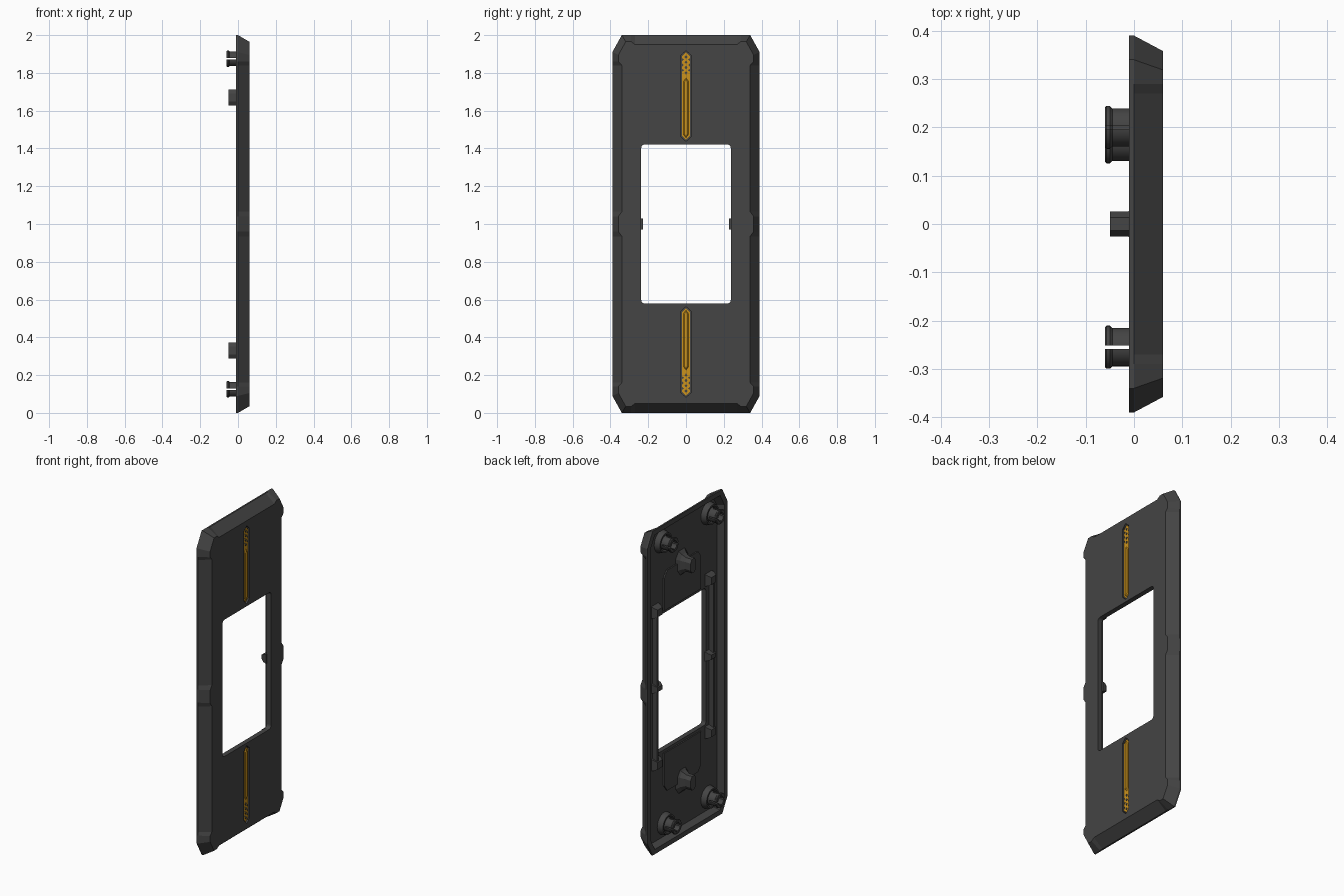
import bpy, bmesh, math
from mathutils import Matrix, Vector

if "Cube" in bpy.data.objects:
    bpy.data.objects.remove(bpy.data.objects["Cube"])


def material(name, rgb):
    m = bpy.data.materials.new(name)
    m.diffuse_color = (*rgb, 1)
    m.use_nodes = True
    m.node_tree.nodes["Principled BSDF"].inputs["Base Color"].default_value = m.diffuse_color
    return m


GREY = material("dark grey", (0.058, 0.058, 0.058))
GOLD = material("gold", (0.60, 0.29, 0.012))


def finish(name, bm, mat):
    bmesh.ops.recalc_face_normals(bm, faces=bm.faces)
    me = bpy.data.meshes.new(name)
    bm.to_mesh(me)
    bm.free()
    ob = bpy.data.objects.new(name, me)
    bpy.context.collection.objects.link(ob)
    me.materials.append(mat)
    return ob


def loft(name, sections, mat=GREY):
    """Solid through sections (x, [(y, z), ...]) stacked along x."""
    bm = bmesh.new()
    rings = [[bm.verts.new((x, y, z)) for y, z in pts] for x, pts in sections]
    n = len(rings[0])
    for a, b in zip(rings, rings[1:]):
        for i in range(n):
            j = (i + 1) % n
            bm.faces.new((a[i], a[j], b[j], b[i]))
    bm.faces.new(rings[0])
    bm.faces.new(rings[-1])
    return finish(name, bm, mat)


def prism(name, pts, x0, x1, mat=GREY):
    return loft(name, [(x0, pts), (x1, pts)], mat)


def rect(y, z, hy, hz):
    return [(y - hy, z - hz), (y + hy, z - hz), (y + hy, z + hz), (y - hy, z + hz)]


def cut(ob, *cutters):
    bpy.context.view_layer.objects.active = ob
    for c in cutters:
        m = ob.modifiers.new("cut", 'BOOLEAN')
        m.operation, m.solver, m.object = 'DIFFERENCE', 'EXACT', c
        bpy.ops.object.modifier_apply(modifier=m.name)
        bpy.data.objects.remove(c)


def smooth(ob, angle=35):
    bpy.ops.object.select_all(action='DESELECT')
    ob.select_set(True)
    bpy.context.view_layer.objects.active = ob
    bpy.ops.object.shade_smooth_by_angle(angle=math.radians(angle))


def four_way(q):
    """Complete a quarter outline around the centre (0, 1)."""
    r = q[::-1]
    return ([(y, 1 + z) for y, z in q] + [(-y, 1 + z) for y, z in r] +
            [(-y, 1 - z) for y, z in q] + [(y, 1 - z) for y, z in r])


# Outer shell: chamfered outline, sloped edges with recessed stretches
base = four_way([(.39, .04), (.39, .065), (.39, .84), (.39, .86), (.39, .91),
                 (.34, 1), (.29, 1), (.27, 1)])
front = four_way([(.358, .04), (.34, .065), (.34, .84), (.358, .86), (.358, .895),
                  (.319, .965), (.29, .965), (.27, .95)])
panel = loft("panel", [(-.01, base), (0, base), (.06, front)])

# Hollow back with drafted walls
cavity = loft("cavity_cutter", [
    (-.03, four_way([(.368, .90), (.325, .978)])),
    (.03, four_way([(.343, .89), (.305, .955)]))])

# Rounded window
corner = [(.217 + .02 * math.cos(a), .402 + .02 * math.sin(a))
          for a in (i * math.pi / 10 for i in range(6))]
window = prism("window_cutter", four_way(corner), -.1, .1)


def pointed(s, z0, z1, hy, tip):
    """Bar outline with pointed ends, above (s=1) or below (s=-1) the centre."""
    p = [(0, z0), (hy, z0 + tip), (hy, z1 - tip), (0, z1), (-hy, z1 - tip), (-hy, z0 + tip)]
    return [(y, 1 + s * z) for y, z in p]


grooves = [prism("groove_cutter", pointed(s, .437, .918, .026, .025), .048, .08)
           for s in (1, -1)]
cut(panel, cavity, window, *grooves)

# Gold inlays: ridged bar and a patterned outer end
for s, end in ((1, "upper"), (-1, "lower")):
    prism(end + "_inlay", pointed(s, .445, .91, .021, .022), .046, .053, GOLD)
    loft(end + "_inlay_ridge", [(.052, pointed(s, .455, .775, .015, .02)),
                                (.058, pointed(s, .462, .768, .008, .015))], GOLD)
    for k in range(4):
        z = .80 + .028 * k
        prism(end + "_inlay_gem", pointed(s, z - .009, z + .009, .008, .009),
              .052, .056, GREY)
        for side in (-1, 1):
            tri = [(side * .021, 1 + s * (z + .006)), (side * .021, 1 + s * (z + .022)),
                   (side * .011, 1 + s * (z + .014))]
            prism(end + "_inlay_notch", tri, .05, .0545, GREY)

# Raised pads and flared posts on the back
for s, end in ((1, "upper"), (-1, "lower")):
    z = 1 + s * .565
    prism(end + "_pad", [(-.18, 1 + s * .44), (.18, 1 + s * .44), (.18, 1 + s * .64),
                         (.15, 1 + s * .68), (-.15, 1 + s * .68), (-.18, 1 + s * .64)],
          .022, .032)
    zp = 1 + s * .67

    def octagon(hy, hz):
        return [(y * hy, zp + t * hz) for y, t in
                ((1, .5), (.5, 1), (-.5, 1), (-1, .5), (-1, -.5), (-.5, -1), (.5, -1), (1, -.5))]
    loft(end + "_post", [(.032, octagon(.06, .08)), (.012, octagon(.04, .058)),
                         (-.012, octagon(.026, .043)), (-.05, octagon(.026, .043))])

# Rails and clip blocks beside the window
for side, name in ((1, "back"), (-1, "front")):
    prism(name + "_rail", rect(side * .275, 1, .009, .45), 0, .032)
    for z in (.53, 1, 1.47):
        hz = .022 if z == 1 else .03
        y = side * .262
        loft(name + "_clip", [(.032, rect(y, z, .034, hz + .008)),
                              (.01, rect(y, z, .032, hz)),
                              (-.006, rect(y, z, .022, hz - .008))])


def sleeve(y, z):
    """Hollow split sleeve with a lip, on a wide collar."""
    def lathe(name, prof, n=24):
        bm = bmesh.new()
        rings = [[bm.verts.new((x, y + r * math.cos(2 * math.pi * i / n),
                                z + r * math.sin(2 * math.pi * i / n)))
                  for i in range(n)] for x, r in prof]
        for a, b in zip(rings, rings[1:] + rings[:1]):
            for i in range(n):
                j = (i + 1) % n
                bm.faces.new((a[i], a[j], b[j], b[i]))
        return finish(name, bm, GREY)
    tube = lathe("fastener_sleeve", [(.032, .04), (-.045, .04), (-.05, .045), (-.057, .045),
                                     (-.06, .042), (-.06, .026), (.032, .026)])
    cut(tube, prism("slot_cutter", rect(y, z, .004, .1), -.1, -.008),
        prism("slot_cutter", rect(y, z, .1, .004), -.1, -.008))
    smooth(tube)
    smooth(lathe("fastener_collar", [(.032, .068), (-.004, .06), (-.004, .05), (.012, .041),
                                     (.032, .041)]))


# Fastener sleeves near the corners
for y, z in ((.20, 1.875), (-.255, 1.875), (.17, .125), (-.255, .125)):
    sleeve(y, z)
